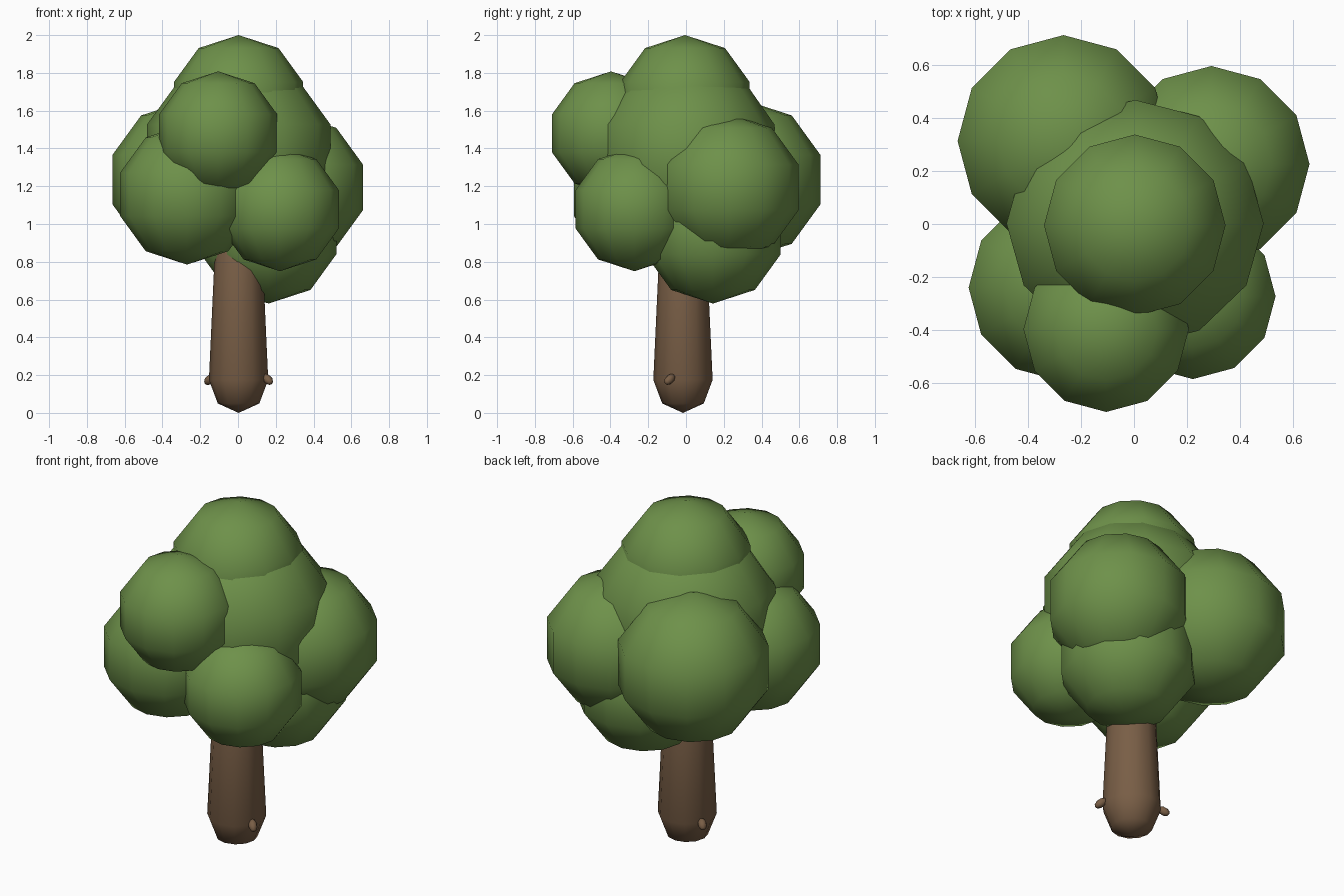
import bpy, bmesh
from mathutils import Vector, Matrix

if "Cube" in bpy.data.objects:
    bpy.data.objects.remove(bpy.data.objects["Cube"])


def material(name, color):
    m = bpy.data.materials.new(name)
    m.diffuse_color = (*color, 1)
    m.use_nodes = True
    m.node_tree.nodes["Principled BSDF"].inputs["Base Color"].default_value = m.diffuse_color
    return m


GREEN = material("leaf green", (0.155, 0.283, 0.068))
BROWN = material("bark brown", (0.19, 0.112, 0.061))


def finish(name, bm, mat):
    bmesh.ops.recalc_face_normals(bm, faces=bm.faces)
    for f in bm.faces:
        f.smooth = True
    me = bpy.data.meshes.new(name)
    bm.to_mesh(me)
    bm.free()
    me.materials.append(mat)
    ob = bpy.data.objects.new(name, me)
    bpy.context.collection.objects.link(ob)
    return ob


def ball(name, mat, matrix, segments=12, rings=5):
    bm = bmesh.new()
    bmesh.ops.create_uvsphere(bm, u_segments=segments, v_segments=rings,
                              radius=1, matrix=matrix)
    return finish(name, bm, mat)


# Foliage clumps: centre, radii
clumps = {
    "crown_top": ((0.003, -0.005, 1.64), (0.36, 0.36, 0.36)),
    "crown_middle": ((0.004, 0.002, 1.37), (0.51, 0.49, 0.51)),
    "clump_back_left": ((-0.266, 0.313, 1.235), (0.42, 0.42, 0.42)),
    "clump_back_right": ((0.292, 0.226, 1.194), (0.389, 0.389, 0.389)),
    "clump_front_left": ((-0.27, -0.24, 1.157), (0.372, 0.372, 0.372)),
    "clump_front_right": ((0.222, -0.273, 1.078), (0.328, 0.328, 0.328)),
    "clump_front_upper": ((-0.105, -0.397, 1.48), (0.328, 0.328, 0.328)),
    "clump_low": ((0.162, 0.143, 0.956), (0.377, 0.377, 0.377)),
}
for name, (c, r) in clumps.items():
    ball(name, GREEN, Matrix.Translation(c) @ Matrix.Diagonal((*r, 1)))

# Trunk: tapered column with a rounded bottom, spun from a half profile
profile = [(0, 0), (0.11, 0.05), (0.157, 0.175), (0.126, 0.85), (0.09, 0.97), (0, 1.02)]
bm = bmesh.new()
verts = [bm.verts.new((r, 0, z)) for r, z in profile]
edges = [bm.edges.new(p) for p in zip(verts, verts[1:])]
bmesh.ops.spin(bm, geom=verts + edges, cent=(0, 0, 0), axis=(0, 0, 1),
               angle=6.283185307, steps=12)
bmesh.ops.remove_doubles(bm, verts=bm.verts, dist=0.0005)
trunk = finish("trunk", bm, BROWN)
trunk.location = (0.003, -0.016, 0)

# Small branch stubs low on the trunk
stubs = {
    "stub_right": ((0.135, -0.065, 0.20), (0.178, -0.108, 0.155)),
    "stub_left": ((-0.130, 0.045, 0.195), (-0.172, 0.085, 0.155)),
}
for name, (a, b) in stubs.items():
    a, b = Vector(a), Vector(b)
    rot = (b - a).to_track_quat('Z', 'Y').to_matrix().to_4x4()
    size = Matrix.Diagonal((0.024, 0.024, (b - a).length / 2, 1))
    ball(name, BROWN, Matrix.Translation((a + b) / 2) @ rot @ size, 8, 5)
